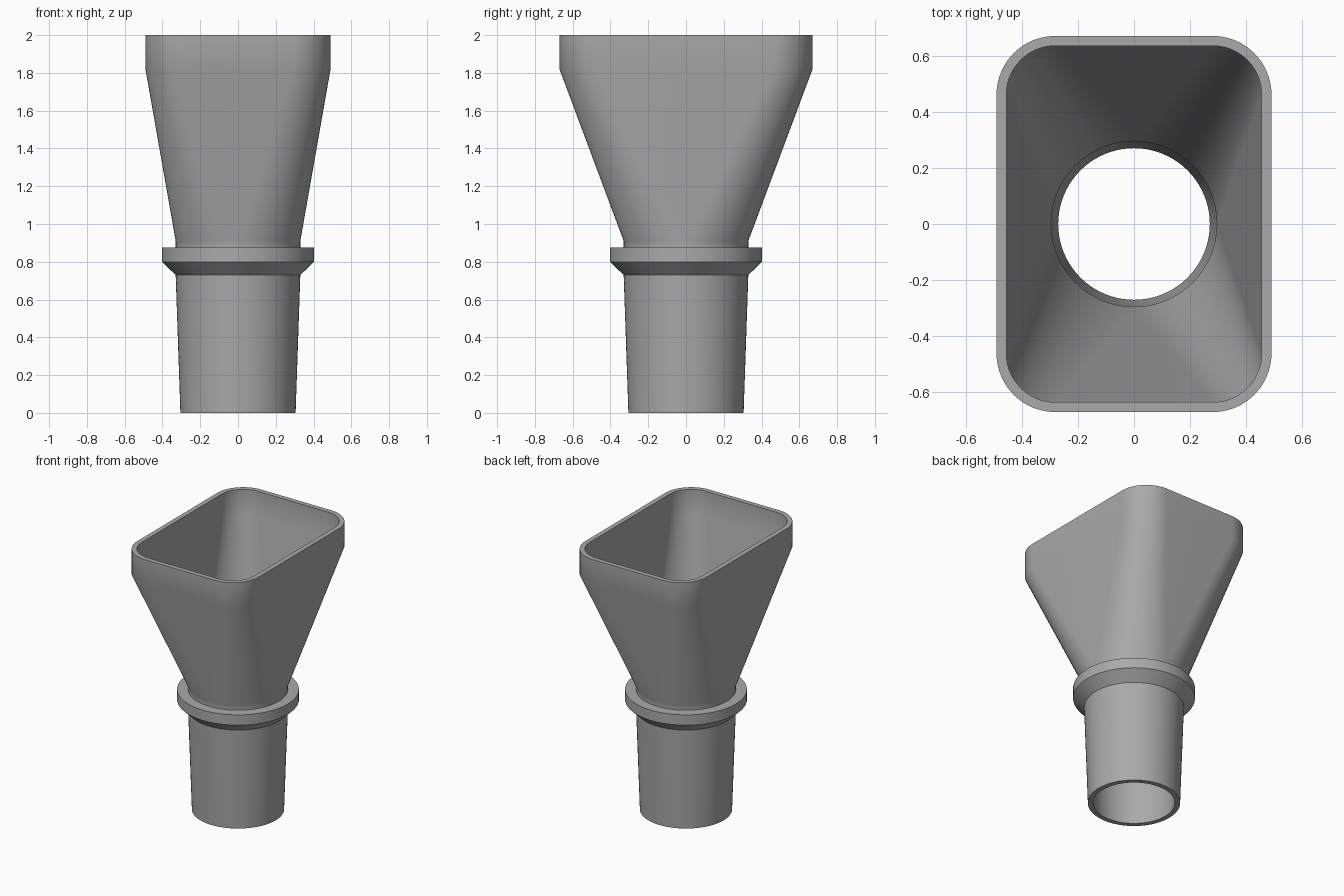
import bpy, bmesh
from math import sin, cos, pi, radians

cube = bpy.data.objects.get("Cube")
if cube:
    bpy.data.objects.remove(cube, do_unlink=True)

CORNER_STEPS = 20

grey = bpy.data.materials.new("mid grey")
grey.use_nodes = True
colour = (0.4, 0.4, 0.4, 1)
grey.diffuse_color = colour
grey.node_tree.nodes["Principled BSDF"].inputs["Base Color"].default_value = colour


def ring(bm, z, hx, hy, r):
    """Rounded rectangle; a circle when both half sizes equal the radius."""
    verts = []
    for q, (sx, sy) in enumerate(((1, 1), (-1, 1), (-1, -1), (1, -1))):
        for i in range(CORNER_STEPS + 1):
            a = (q + i / CORNER_STEPS) * pi / 2
            verts.append(bm.verts.new((sx * (hx - r) + r * cos(a),
                                       sy * (hy - r) + r * sin(a), z)))
    return verts


def circle(z, r):
    return (z, r, r, r)


# Closed wall section: up the outside, over the rim, down the inside
sections = [
    circle(0, 0.305), circle(0.73, 0.33),              # tapered spigot
    circle(0.80, 0.403), circle(0.875, 0.403),         # stop collar
    circle(0.875, 0.33), circle(0.91, 0.33),           # neck
    (1.82, 0.49, 0.67, 0.21), (2.0, 0.49, 0.67, 0.21),     # outer hopper
    (2.0, 0.455, 0.635, 0.175), (1.82, 0.455, 0.635, 0.175),  # inner hopper
    circle(0.91, 0.295), circle(0.73, 0.295), circle(0, 0.27),  # bore
]

bm = bmesh.new()
rings = [ring(bm, *s) for s in sections]
for lower, upper in zip(rings, rings[1:] + rings[:1]):
    n = len(lower)
    for i in range(n):
        j = (i + 1) % n
        bm.faces.new((lower[i], lower[j], upper[j], upper[i]))

# Collapse the zero-length sides of the circular rings
bmesh.ops.remove_doubles(bm, verts=bm.verts, dist=0.0005)
bmesh.ops.recalc_face_normals(bm, faces=bm.faces)

mesh = bpy.data.meshes.new("funnel_adapter")
bm.to_mesh(mesh)
bm.free()
mesh.materials.append(grey)
funnel = bpy.data.objects.new("funnel_adapter", mesh)
bpy.context.collection.objects.link(funnel)

bpy.ops.object.select_all(action="DESELECT")
funnel.select_set(True)
bpy.context.view_layer.objects.active = funnel
bpy.ops.object.shade_smooth_by_angle(angle=radians(30))
